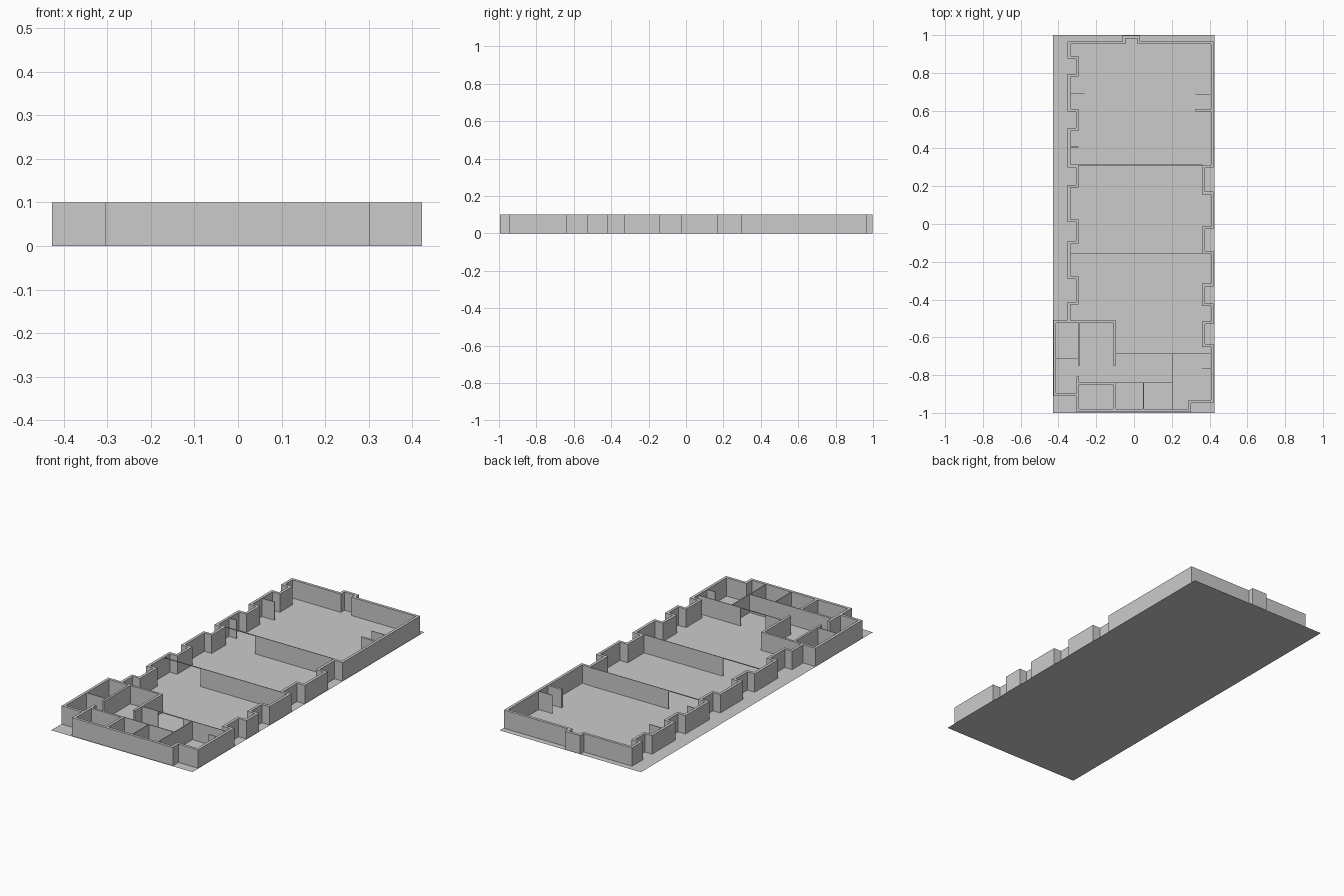
import bpy, bmesh

if "Cube" in bpy.data.objects:
    bpy.data.objects.remove(bpy.data.objects["Cube"])

H = 0.10       # wall height
T = 0.015      # thick wall
THIN = 0.004   # partition thickness


def finish(name, bm):
    bmesh.ops.recalc_face_normals(bm, faces=bm.faces)
    mesh = bpy.data.meshes.new(name)
    bm.to_mesh(mesh)
    bm.free()
    obj = bpy.data.objects.new(name, mesh)
    bpy.context.collection.objects.link(obj)
    return obj


def wall(name, x0, x1, y0, y1, z0=0.0, z1=H):
    """Box wall from its plan extents."""
    bm = bmesh.new()
    bmesh.ops.create_cube(bm, size=1)
    for v in bm.verts:
        v.co.x = x0 if v.co.x < 0 else x1
        v.co.y = y0 if v.co.y < 0 else y1
        v.co.z = z0 if v.co.z < 0 else z1
    return finish(name, bm)


def wall_x(name, x0, x1, y, t=THIN, **k):
    return wall(name, x0, x1, y - t / 2, y + t / 2, **k)


def wall_y(name, x, y0, y1, t=THIN, **k):
    return wall(name, x - t / 2, x + t / 2, y0, y1, **k)


def inset(pts, d):
    """Inset a counter-clockwise right-angled outline."""
    out = []
    n = len(pts)
    sign = lambda v: (v > 0) - (v < 0)
    for i in range(n):
        (ax, ay), (bx, by), (cx, cy) = pts[i - 1], pts[i], pts[(i + 1) % n]
        nx = -sign(by - ay) - sign(cy - by)
        ny = sign(bx - ax) + sign(cx - bx)
        out.append((bx + d * nx, by + d * ny))
    return out


# Floor sheet
bm = bmesh.new()
bm.faces.new([bm.verts.new(p) for p in
              ((-0.428, -1, 0), (0.425, -1, 0), (0.425, 1, 0), (-0.428, 1, 0))])
finish("floor", bm)

# Outer wall outline with niches along both long sides
outline = [(-0.305, -0.995), (0.303, -0.995), (0.303, -0.947), (0.422, -0.947)]
for a, b in ((-0.635, -0.53), (-0.42, -0.33), (-0.142, -0.027), (0.172, 0.298)):
    outline += [(0.422, a), (0.375, a), (0.375, b), (0.422, b)]
outline += [(0.422, 0.967), (0.033, 0.967), (0.033, 0.998),
            (-0.06, 0.998), (-0.06, 0.967), (-0.352, 0.967)]
for a, b in ((0.875, 0.795), (0.595, 0.507), (0.3, 0.207),
             (0.01, -0.09), (-0.29, -0.412)):
    outline += [(-0.352, a), (-0.308, a), (-0.308, b), (-0.352, b)]
outline += [(-0.352, -0.508), (-0.427, -0.508), (-0.427, -0.911), (-0.305, -0.911)]

bm = bmesh.new()
rings = [[bm.verts.new((x, y, z)) for x, y in pts]
         for pts, z in ((outline, 0), (outline, H),
                        (inset(outline, T), H), (inset(outline, T), 0))]
for k in range(4):
    r, s = rings[k], rings[(k + 1) % 4]
    for i in range(len(r)):
        j = (i + 1) % len(r)
        bm.faces.new((r[i], r[j], s[j], s[i]))
finish("outer_wall", bm)

# Cross partitions of the halls: solid panel plus thin lintel over the opening
for name, y, xl in (("hall_partition_back", 0.313, -0.293),
                    ("hall_partition_front", -0.155, -0.337)):
    wall_x(name, -0.115, 0.362, y)
    wall_x(name + "_lintel", xl, -0.115, y, z0=H - 0.004)

# Short stub walls near the back
wall_x("stub_left_back", -0.337, -0.262, 0.69)
wall_x("stub_left_mid", -0.337, -0.293, 0.407)
wall_x("stub_right_back", 0.325, 0.407, 0.687)
wall_x("stub_right_mid", 0.325, 0.407, 0.602, t=0.012)

# Small rooms at the front left
wall_x("room_back_wall", -0.34, -0.095, -0.516, t=0.012)
wall_y("left_room_side_wall", -0.291, -0.75, -0.516, t=0.012)
wall_y("middle_room_side_wall", -0.103, -0.75, -0.516, t=0.014)
wall_x("left_room_partition", -0.412, -0.291, -0.714)
wall_y("left_room_front_post", -0.2975, -0.911, -0.807, t=T)

# Row of cells along the front
wall_x("cell_wall_thick", -0.29, -0.095, -0.845, t=0.012)
wall_x("cell_wall_thin", -0.095, 0.205, -0.841)
wall_y("cell_divider_thick", -0.103, -0.98, -0.845, t=0.014)
wall_y("cell_divider_thin", 0.05, -0.98, -0.841)
wall_y("corridor_end_wall", 0.205, -0.98, -0.687)

# Corridor partition with its opening
wall_x("corridor_partition_left", -0.096, 0.0, -0.687)
wall_x("corridor_lintel", 0.0, 0.15, -0.687, z0=H - 0.004)
wall_x("corridor_partition_right", 0.15, 0.407, -0.687)
wall_x("stub_right_front", 0.36, 0.407, -0.766)
